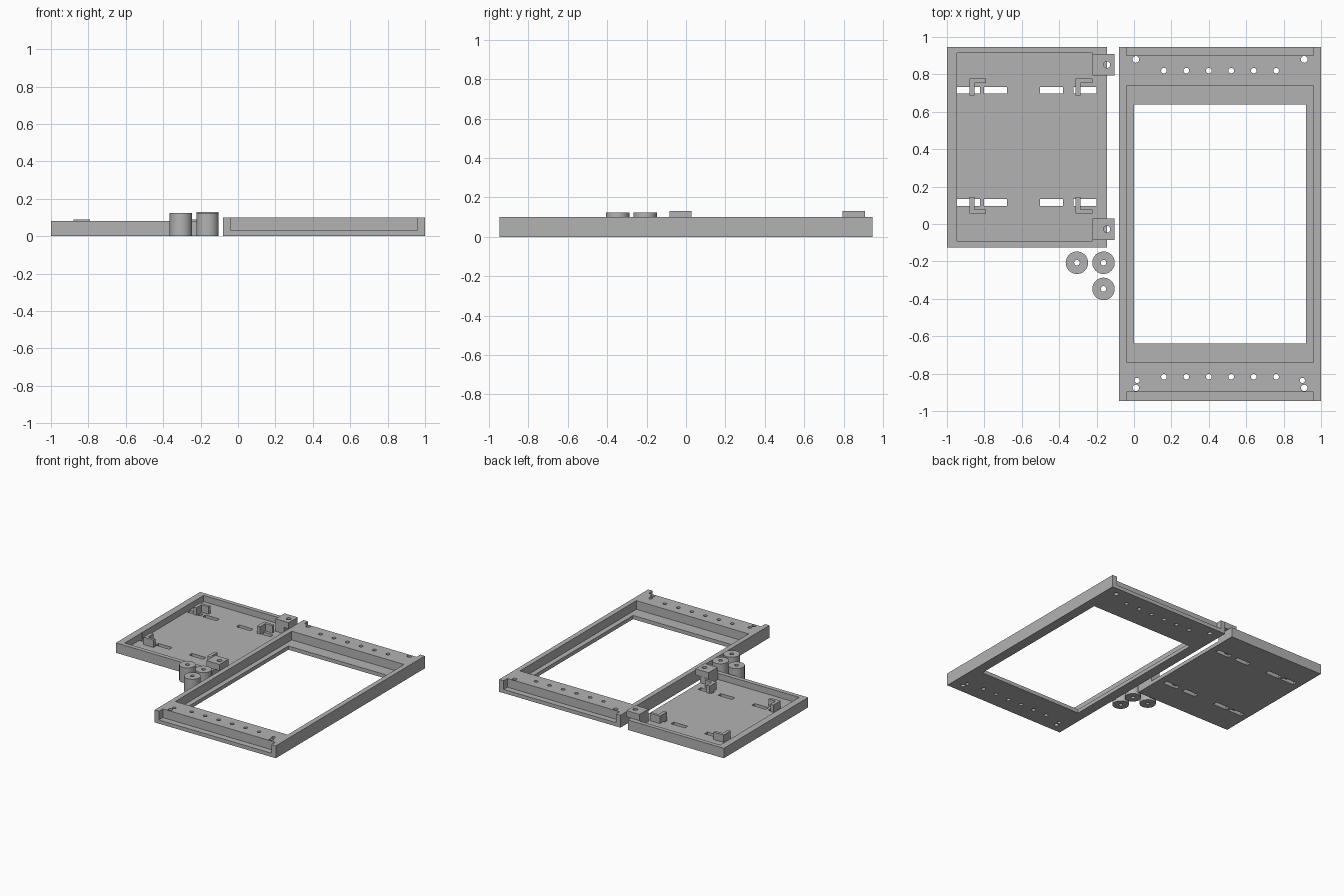
import bpy

if "Cube" in bpy.data.objects:
    bpy.data.objects.remove(bpy.data.objects["Cube"])

grey = bpy.data.materials.new("grey plastic")
grey.diffuse_color = (0.45, 0.45, 0.45, 1)
grey.use_nodes = True
grey.node_tree.nodes["Principled BSDF"].inputs["Base Color"].default_value = grey.diffuse_color


def box(name, x0, x1, y0, y1, z0, z1):
    bpy.ops.mesh.primitive_cube_add(size=1, location=((x0 + x1) / 2, (y0 + y1) / 2, (z0 + z1) / 2))
    ob = bpy.context.object
    ob.name = name
    ob.scale = (x1 - x0, y1 - y0, z1 - z0)
    bpy.ops.object.transform_apply(location=True, rotation=False, scale=True)
    ob.data.materials.append(grey)
    return ob


def cyl(name, x, y, r, z0, z1, sides=24):
    bpy.ops.mesh.primitive_cylinder_add(vertices=sides, radius=r, depth=z1 - z0,
                                        location=(x, y, (z0 + z1) / 2))
    ob = bpy.context.object
    ob.name = name
    bpy.ops.object.transform_apply(location=True, rotation=False, scale=True)
    ob.data.materials.append(grey)
    return ob


def combine(target, other, op="DIFFERENCE"):
    mod = target.modifiers.new("bool", "BOOLEAN")
    mod.operation, mod.object, mod.solver = op, other, "EXACT"
    bpy.context.view_layer.objects.active = target
    bpy.ops.object.modifier_apply(modifier=mod.name)
    bpy.data.objects.remove(other)


# Bezel frame: window, recess and a step at each end
frame = box("bezel_frame", -0.08, 1.0, -0.947, 0.947, 0, 0.10)
combine(frame, box("cut", -0.04, 0.96, -0.74, 0.74, 0.03, 0.2))
combine(frame, box("cut", 0.0, 0.92, -0.64, 0.64, -0.1, 0.2))
for y0, y1 in ((0.90, 1.1), (-1.1, -0.897)):
    combine(frame, box("cut", -0.04, 0.96, y0, y1, 0.03, 0.2))

# Screw holes in the frame
holes = [(0.16 + 0.12 * i, y, 0.015) for i in range(6) for y in (0.82, -0.817)]
holes += [(0.01, 0.88, 0.018), (0.91, 0.88, 0.018), (0.01, -0.876, 0.017), (0.91, -0.876, 0.017),
          (0.017, -0.836, 0.014), (0.9, -0.836, 0.014)]
for x, y, r in holes:
    combine(frame, cyl("cut", x, y, r, -0.1, 0.2, 16))

# Back tray: walls on three sides, solid corners under the lugs
tray = box("back_tray", -1.0, -0.145, -0.125, 0.947, 0, 0.08)
combine(tray, box("cut", -0.945, -0.222, -0.09, 0.913, 0.03, 0.2))
combine(tray, box("cut", -0.3, 0.0, 0.03, 0.795, 0.03, 0.2))
for x in (-0.885, -0.741, -0.441, -0.262):
    for y in (0.715, 0.115):
        combine(tray, box("cut", x - 0.062, x + 0.062, y - 0.018, y + 0.018, -0.1, 0.1))

# Mounting lugs overhanging the tray edge
for y in (0.852, -0.028):
    lug = box("mounting_lug", -0.222, -0.105, y - 0.057, y + 0.057, 0.08, 0.13)
    combine(lug, cyl("cut", -0.145, y, 0.018, 0, 0.2, 16))

# L-shaped board holders
for x in (-0.88, -0.312):
    for y0, y1, ya in ((0.688, 0.777, 0.755), (0.055, 0.144, 0.055)):
        holder = box("board_holder", x, x + 0.027, y0, y1, 0.02, 0.09)
        combine(holder, box("arm", x + 0.01, x + 0.09, ya, ya + 0.022, 0.02, 0.09), "UNION")

# Loose round spacers
for x, y in ((-0.305, -0.207), (-0.163, -0.207), (-0.163, -0.347)):
    spacer = cyl("spacer", x, y, 0.06, 0, 0.123, 40)
    combine(spacer, cyl("cut", x, y, 0.015, -0.1, 0.3, 16))
    bpy.ops.object.select_all(action="DESELECT")
    spacer.select_set(True)
    bpy.context.view_layer.objects.active = spacer
    bpy.ops.object.shade_smooth_by_angle()
